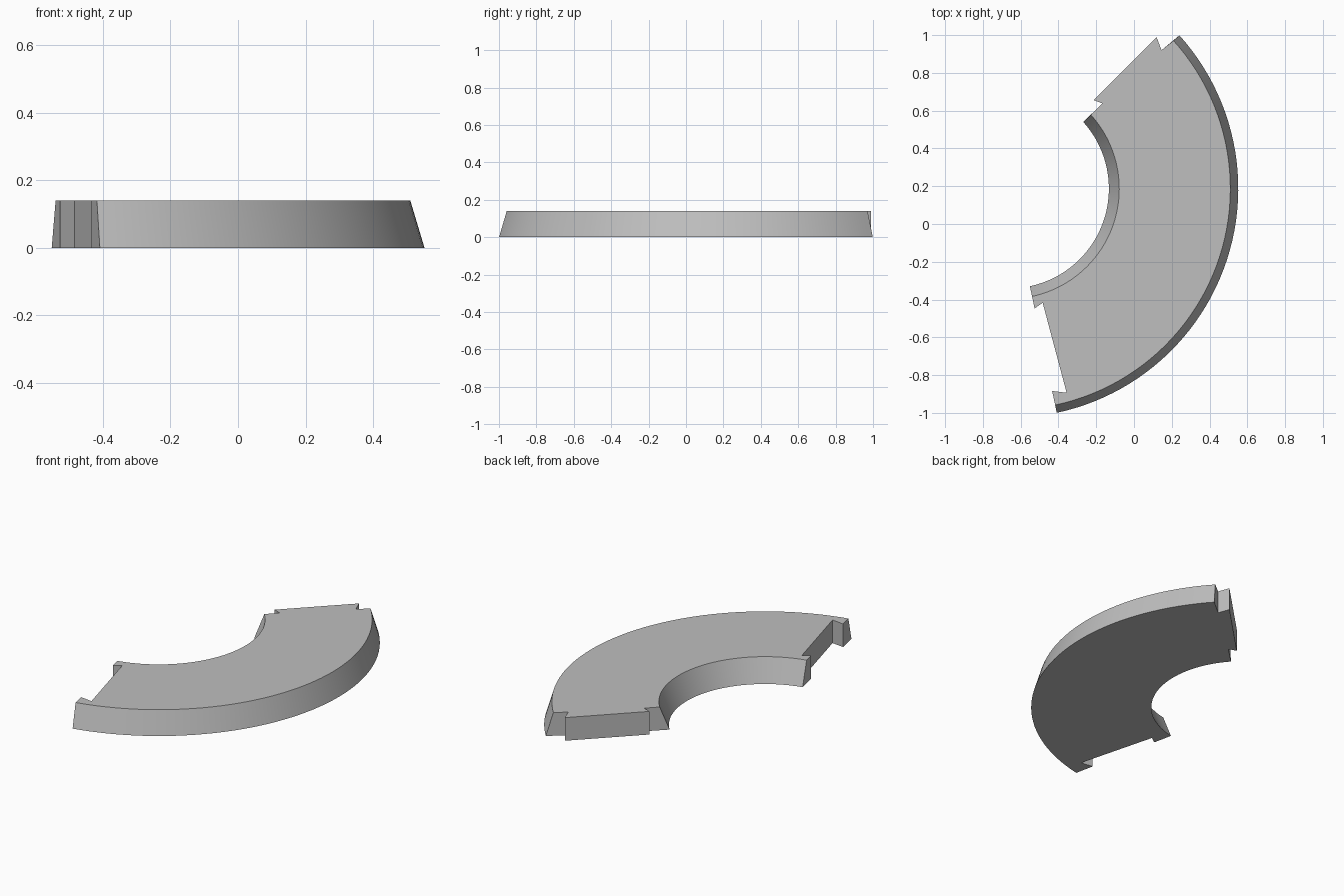
import bpy
import bmesh
from math import radians, cos, sin

cube = bpy.data.objects.get("Cube")
if cube:
    bpy.data.objects.remove(cube, do_unlink=True)

CX, CY = -0.661, 0.187            # centre of the arcs
START, END = radians(-78), radians(42)
HEIGHT, STEPS = 0.14, 48

grey = bpy.data.materials.new("light grey")
grey.use_nodes = True
colour = (0.52, 0.52, 0.52, 1)
grey.diffuse_color = colour
grey.node_tree.nodes["Principled BSDF"].inputs["Base Color"].default_value = colour


def arc(radius, a, b):
    angles = [a + (b - a) * i / STEPS for i in range(STEPS + 1)]
    return [(CX + radius * cos(t), CY + radius * sin(t)) for t in angles]


def joint(points, angle):
    """Place (along radius, across radius) points on an end of the segment."""
    return [(CX + u * cos(angle) - v * sin(angle),
             CY + u * sin(angle) + v * cos(angle)) for u, v in points]


# Dovetail tab on one end, matching socket with a little play on the other
tab = joint([(1.09, 0.005), (1.117, 0.074), (0.646, 0.05), (0.669, 0.005)], END)
socket = joint([(0.648, 0), (0.628, 0.048), (1.12, 0.073), (1.095, 0)], START)


def outline(bm, inner, outer, z):
    points = arc(outer, START, END) + tab + arc(inner, END, START) + socket
    return [bm.verts.new((x, y, z)) for x, y in points]


# Curved segment with sloping inner and outer walls
bm = bmesh.new()
bottom = outline(bm, 0.528, 1.213, 0)
top = outline(bm, 0.583, 1.171, HEIGHT)
bm.faces.new(top)
bm.faces.new(bottom[::-1])
count = len(top)
for i in range(count):
    j = (i + 1) % count
    bm.faces.new((bottom[i], bottom[j], top[j], top[i]))

mesh = bpy.data.meshes.new("curved_segment")
bm.to_mesh(mesh)
bm.free()
mesh.materials.append(grey)
segment = bpy.data.objects.new("curved_segment", mesh)
bpy.context.collection.objects.link(segment)

bpy.ops.object.select_all(action="DESELECT")
segment.select_set(True)
bpy.context.view_layer.objects.active = segment
bpy.ops.object.shade_smooth_by_angle(angle=radians(30))
